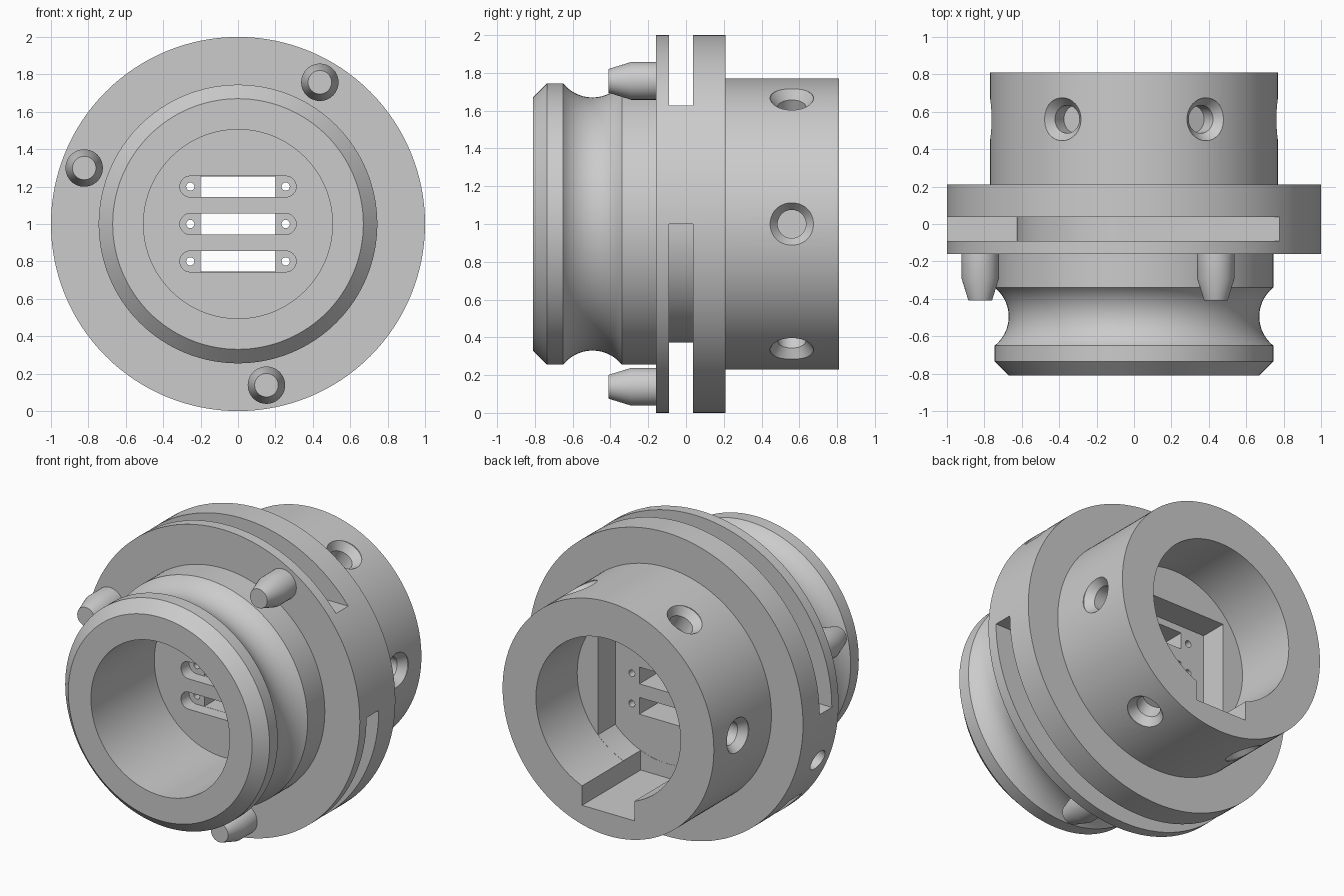
import bpy, bmesh
from math import cos, sin, pi, radians, asin, sqrt
from mathutils import Matrix

if "Cube" in bpy.data.objects:
    bpy.data.objects.remove(bpy.data.objects["Cube"])

# Single grey metal
metal = bpy.data.materials.new("grey metal")
metal.use_nodes = True
GREY = (0.6, 0.6, 0.6, 1)
metal.diffuse_color = GREY
metal.node_tree.nodes["Principled BSDF"].inputs["Base Color"].default_value = GREY

CENTRE = Matrix.Translation((0, 0, 1))


def finish(name, bm, matrix):
    bmesh.ops.recalc_face_normals(bm, faces=bm.faces[:])
    bm.transform(matrix)
    mesh = bpy.data.meshes.new(name)
    bm.to_mesh(mesh)
    bm.free()
    mesh.materials.append(metal)
    obj = bpy.data.objects.new(name, mesh)
    bpy.context.collection.objects.link(obj)
    return obj


def lathe(name, profile, steps=96, matrix=CENTRE):
    """Turn a (radius, y) profile around the y axis."""
    bm = bmesh.new()
    verts = [bm.verts.new((r, y, 0)) for r, y in profile]
    edges = [bm.edges.new(pair) for pair in zip(verts, verts[1:])]
    bmesh.ops.spin(bm, geom=verts + edges, cent=(0, 0, 0), axis=(0, 1, 0),
                   angle=2 * pi, steps=steps, use_duplicate=False)
    bmesh.ops.remove_doubles(bm, verts=bm.verts[:], dist=0.0001)
    return finish(name, bm, matrix)


def prism(name, outline, y0, y1, matrix=CENTRE):
    """Extrude an (x, z) outline along y."""
    bm = bmesh.new()
    face = bm.faces.new([bm.verts.new((x, y0, z)) for x, z in outline])
    new = bmesh.ops.extrude_face_region(bm, geom=[face])["geom"]
    bmesh.ops.translate(bm, vec=(0, y1 - y0, 0),
                        verts=[v for v in new if isinstance(v, bmesh.types.BMVert)])
    return finish(name, bm, matrix)


def arc(cx, cz, r, a0, a1, n):
    return [(cx + r * cos(a0 + (a1 - a0) * i / n), cz + r * sin(a0 + (a1 - a0) * i / n))
            for i in range(n + 1)]


def rect(x, z0, z1):
    return [(-x, z0), (x, z0), (x, z1), (-x, z1)]


def rod(r, y0, y1):
    return [(0, y0), (r, y0), (r, y1), (0, y1)]


def radial(angle, y):
    """Matrix that points local +y outward from the main axis."""
    return (Matrix.Translation((0, y, 1)) @ Matrix.Rotation(-radians(angle), 4, 'Y')
            @ Matrix.Rotation(-pi / 2, 4, 'Z'))


def select(obj):
    bpy.ops.object.select_all(action='DESELECT')
    obj.select_set(True)
    bpy.context.view_layer.objects.active = obj


def cut(obj, cutter):
    cutter.hide_render = True
    mod = obj.modifiers.new("cut", 'BOOLEAN')
    mod.operation = 'DIFFERENCE'
    mod.solver = 'EXACT'
    mod.object = cutter
    select(obj)
    bpy.ops.object.modifier_apply(modifier=mod.name)
    bpy.data.objects.remove(cutter)


# Turned body: front bore, chamfered nose, round groove, flange, rear sleeve
BORE = 0.527
LEDGE, WEB = 0.38, 0.2
half, sag = 0.155, 0.075
gr = (half ** 2 + sag ** 2) / (2 * sag)
ga = asin(half / gr)
groove = arc(0.745 + gr - sag, -0.495, gr, pi + ga, pi - ga, 20)
body = lathe("coupling_body",
             [(0, -0.15), (0.505, -0.15), (0.505, -0.81), (0.67, -0.81), (0.745, -0.735)]
             + groove
             + [(0.745, -0.16), (1, -0.16), (1, 0.21), (0.77, 0.21), (0.77, 0.81),
                (BORE, 0.81), (BORE, LEDGE), (0, LEDGE)], steps=128)

# Rear pocket with three straight sides, open to the bore at the bottom
pw, r = 0.375, BORE - 0.001
edge = asin(pw / r)
pocket = arc(0, 0, r, -pi / 2 - edge, -pi / 2 + edge, 32) + [(pw, 0.3), (-pw, 0.3)]
cut(body, prism("pocket_cutter", pocket, WEB, LEDGE + 0.01))

# Keyway in the bottom of the rear bore
cut(body, prism("keyway_cutter", rect(0.19, -0.62, -0.4), WEB + 0.001, 1))

# Two flange slots, each a straight run into a quarter turn
slot = arc(0, 0, 0.628, pi, pi / 2, 32) + [(1.2, 0.628), (1.2, 1.2), (-1.2, 1.2), (-1.2, 0)]
for turn in (0, pi):
    cut(body, prism("slot_cutter", slot, -0.09, 0.037,
                    CENTRE @ Matrix.Rotation(turn, 4, 'Y')))

# Contact windows in the web: rounded recess, through opening, two pin holes
for z in (-0.2, 0, 0.2):
    at = Matrix.Translation((0, 0, 1 + z))
    capsule = arc(0.255, 0, 0.056, -pi / 2, pi / 2, 16) + arc(-0.255, 0, 0.056, pi / 2, 3 * pi / 2, 16)
    cut(body, prism("recess_cutter", capsule, -0.3, -0.065, at))
    cut(body, prism("window_cutter", rect(0.2, -0.055, 0.055), -0.3, 0.3, at))
    for x in (-0.255, 0.255):
        cut(body, lathe("pin_hole_cutter", rod(0.022, -0.3, 0.3), 20,
                        at @ Matrix.Translation((x, 0, 0))))

# Six countersunk blind holes around the rear sleeve
sink = [(0, 0.62), (0.075, 0.62), (0.075, 0.715), (0.115, 0.765), (0.115, 0.9), (0, 0.9)]
for i in range(6):
    cut(body, lathe("screw_hole_cutter", sink, 40, radial(60 * i, 0.56)))

# Single blind hole in the flange rim
cut(body, lathe("rim_hole_cutter", rod(0.07, 0.7, 1.2), 40, radial(200, -0.03)))

# Tapered locating pins on the flange front
pins = []
for i, angle in enumerate((60, 160, 280)):
    a = radians(angle)
    spot = Matrix.Translation((0.875 * cos(a), 0, 1 + 0.875 * sin(a)))
    pins.append(lathe(f"locating_pin_{i + 1}",
                      [(0, -0.41), (0.063, -0.41), (0.1, -0.29), (0.1, -0.15), (0, -0.15)],
                      40, spot))

for obj in [body] + pins:
    select(obj)
    bpy.ops.object.shade_smooth_by_angle(angle=radians(25))
